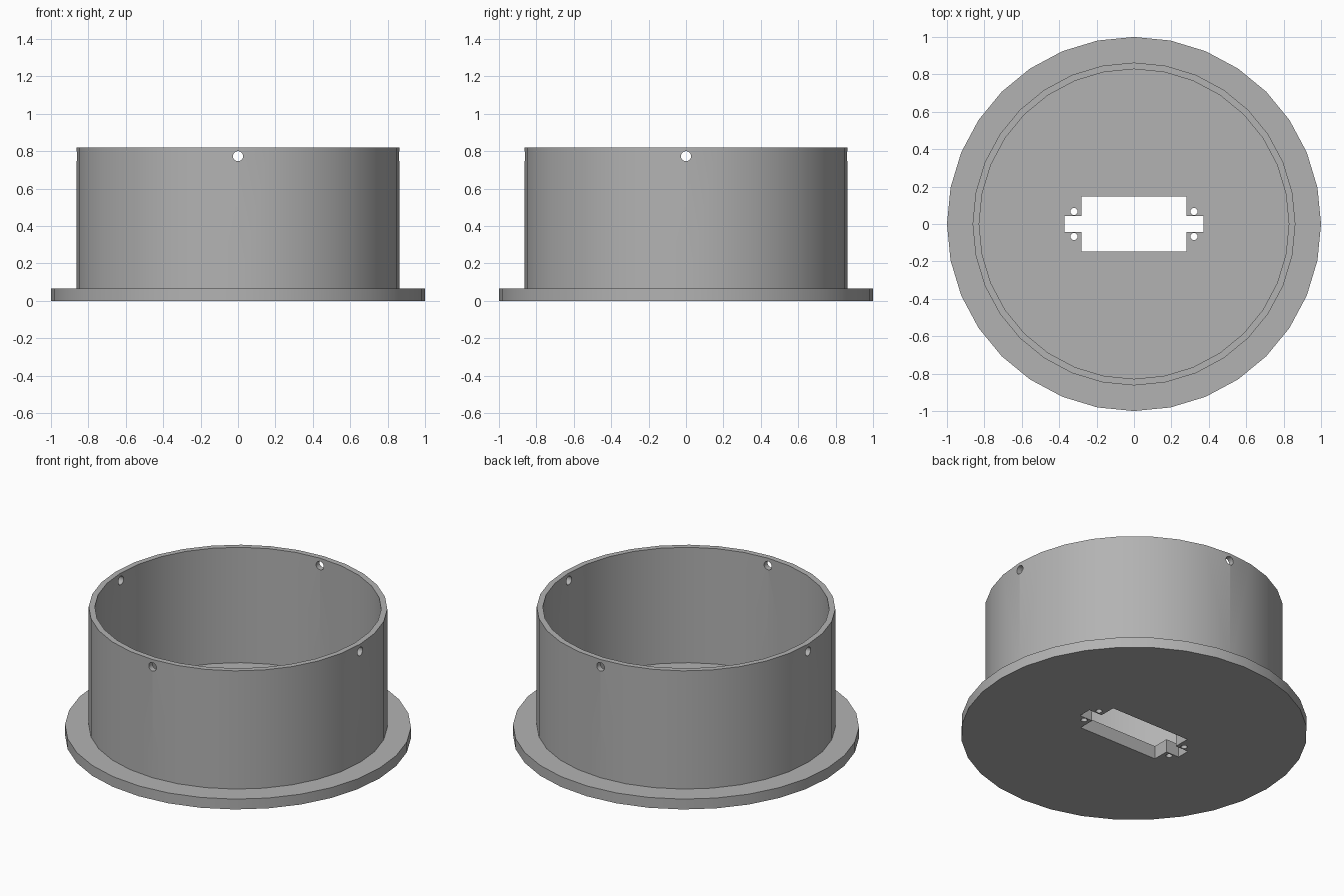
import bpy, bmesh
from math import radians
from mathutils import Matrix, Vector

SIDES = 32
FLANGE_R, FLANGE_TOP = 1.0, 0.066
WALL_R, BORE_R = 0.863, 0.828
FLOOR_TOP, HEIGHT = 0.084, 0.82

cube = bpy.data.objects.get("Cube")
if cube:
    bpy.data.objects.remove(cube, do_unlink=True)

grey = bpy.data.materials.new("plain_grey")
grey.use_nodes = True
colour = (0.45, 0.45, 0.45, 1)
grey.diffuse_color = colour
grey.node_tree.nodes["Principled BSDF"].inputs["Base Color"].default_value = colour


def to_object(name, bm):
    bmesh.ops.recalc_face_normals(bm, faces=bm.faces)
    mesh = bpy.data.meshes.new(name)
    bm.to_mesh(mesh)
    bm.free()
    mesh.materials.append(grey)
    obj = bpy.data.objects.new(name, mesh)
    bpy.context.collection.objects.link(obj)
    return obj


def lathe(name, profile):
    bm = bmesh.new()
    verts = [bm.verts.new((r, 0, z)) for r, z in profile]
    edges = [bm.edges.new(pair) for pair in zip(verts, verts[1:])]
    bmesh.ops.spin(bm, geom=verts + edges, axis=(0, 0, 1), cent=(0, 0, 0),
                   angle=radians(360), steps=SIDES, use_duplicate=False)
    bmesh.ops.remove_doubles(bm, verts=bm.verts, dist=1e-4)
    # close the underside and the floor with single flat faces
    bmesh.ops.holes_fill(bm, edges=[e for e in bm.edges if e.is_boundary], sides=0)
    return to_object(name, bm)


def box(name, half_x, half_y):
    bm = bmesh.new()
    bmesh.ops.create_cube(bm, size=1, matrix=Matrix.Diagonal((2 * half_x, 2 * half_y, 0.5, 1)))
    return to_object(name, bm)


def drill(name, centre, axis, radius, depth, sides):
    bm = bmesh.new()
    turn = Vector(axis).to_track_quat('Z', 'Y').to_matrix().to_4x4()
    bmesh.ops.create_cone(bm, cap_ends=True, segments=sides, radius1=radius, radius2=radius,
                          depth=depth, matrix=Matrix.Translation(centre) @ turn)
    return to_object(name, bm)


# Flanged cup: wide disc, thin wall and floor in one profile
cup = lathe("flanged_cup", [
    (FLANGE_R, 0), (FLANGE_R, FLANGE_TOP), (WALL_R, FLANGE_TOP),
    (WALL_R, HEIGHT), (BORE_R, HEIGHT), (BORE_R, FLOOR_TOP)])

# Floor opening with a narrow tab at each end
cutters = [box("opening_cutter", 0.28, 0.146), box("tab_cutter", 0.372, 0.042)]

# Four screw holes beside the tabs
for sx in (-1, 1):
    for sy in (-1, 1):
        cutters.append(drill("screw_hole_cutter", (sx * 0.321, sy * 0.067, 0),
                             (0, 0, 1), 0.019, 0.5, 16))

# Four pin holes through the wall near the rim
for x, y in ((1, 0), (-1, 0), (0, 1), (0, -1)):
    cutters.append(drill("pin_hole_cutter", (x * 0.845, y * 0.845, 0.773),
                         (x, y, 0), 0.027, 0.2, 24))

for cutter in cutters:
    mod = cup.modifiers.new("cut", 'BOOLEAN')
    mod.operation = 'DIFFERENCE'
    mod.solver = 'EXACT'
    mod.object = cutter

# Bake the cuts, then discard the cutters
bpy.context.view_layer.update()
baked = bpy.data.meshes.new_from_object(cup.evaluated_get(bpy.context.evaluated_depsgraph_get()))
cup.modifiers.clear()
cup.data = baked
for cutter in cutters:
    bpy.data.objects.remove(cutter, do_unlink=True)

bpy.ops.object.select_all(action='DESELECT')
cup.select_set(True)
bpy.context.view_layer.objects.active = cup
bpy.ops.object.shade_smooth_by_angle(angle=radians(30))
